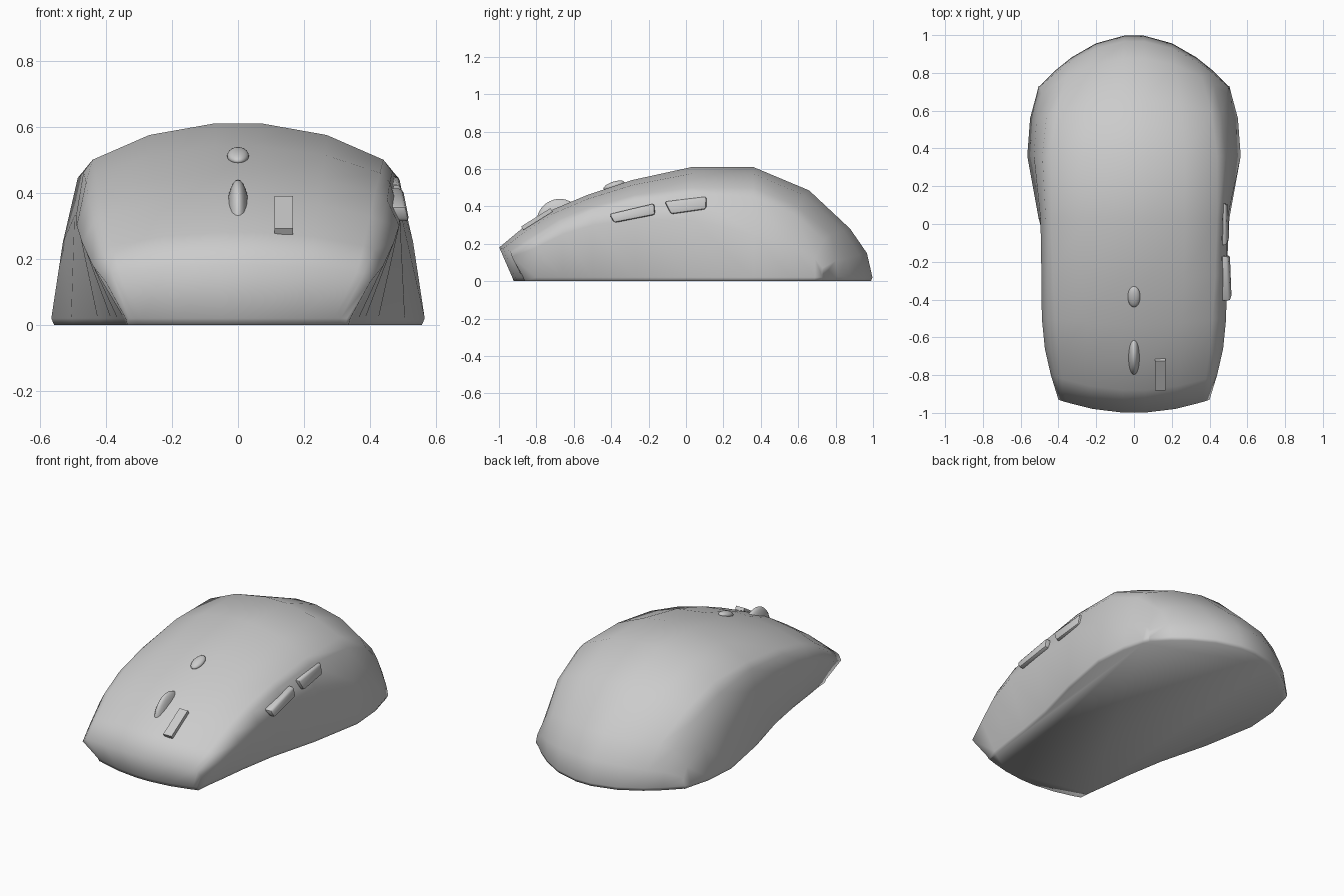
import bpy, bmesh
from math import radians
from mathutils import Vector

if "Cube" in bpy.data.objects:
    bpy.data.objects.remove(bpy.data.objects["Cube"])


def finish(name, bm, angle=None):
    bmesh.ops.recalc_face_normals(bm, faces=bm.faces)
    me = bpy.data.meshes.new(name)
    bm.to_mesh(me)
    bm.free()
    ob = bpy.data.objects.new(name, me)
    bpy.context.collection.objects.link(ob)
    bpy.ops.object.select_all(action='DESELECT')
    bpy.context.view_layer.objects.active = ob
    ob.select_set(True)
    if angle is None:
        bpy.ops.object.shade_smooth()
    else:
        bpy.ops.object.shade_smooth_by_angle(angle=radians(angle))
    return ob


# Body stations, front to back:
# y centre, y edge, z top, shoulder x, z, side x, z, base x
STATIONS = [
    (-.93, -.87, .02, .29, .02, .33, .02, .33),
    (-1.0, -.93, .18, .36, .16, .40, .13, .34),
    (-.88, -.80, .28, .38, .24, .44, .18, .345),
    (-.72, -.66, .38, .40, .33, .472, .25, .365),
    (-.53, -.50, .46, .415, .40, .488, .30, .385),
    (-.29, -.27, .54, .43, .46, .49, .33, .425),
    (.03, .03, .61, .44, .50, .495, .33, .505),
    (.36, .36, .61, .44, .50, .53, .25, .565),
    (.66, .56, .485, .41, .40, .515, .20, .55),
    (.88, .69, .28, .36, .25, .49, .12, .515),
    (.97, .73, .15, .34, .12, .495, .07, .505),
    (1.0, .73, .02, .33, .02, .50, .02, .50),
]


def section(yc, ye, zt, xs, zs, xm, zm, xb):
    """Bowed half section from the centre down to the base, then mirrored."""
    half = [(.16 * xs, zt), (.61 * xs, zt - .32 * (zt - zs)), (xs, zs),
            (xs + .5 * (xm - xs), zs + .22 * (zm - zs)), (xm, zm)]
    pts = [Vector((x, yc + (ye - yc) * (x / xm) ** 2, z)) for x, z in half]
    pts.append(Vector((xb, max(ye, -.87), .02)))
    return [Vector((-p.x, p.y, p.z)) for p in reversed(pts)] + pts


# Body shell
bm = bmesh.new()
rows = [[bm.verts.new(p) for p in section(*s)] for s in STATIONS]
for a, b in zip(rows, rows[1:]):
    for i in range(len(a) - 1):
        bm.faces.new((a[i], a[i + 1], b[i + 1], b[i]))
bmesh.ops.remove_doubles(bm, verts=bm.verts, dist=.0005)
# Small chamfer at the base, then the flat underside
rim = [e for e in bm.edges if e.is_boundary]
ext = bmesh.ops.extrude_edge_only(bm, edges=rim)['geom']
for v in (g for g in ext if isinstance(g, bmesh.types.BMVert)):
    v.co = (v.co.x * .985, v.co.y * .992, 0)
bmesh.ops.holes_fill(bm, edges=[e for e in bm.edges if e.is_boundary], sides=0)
finish("body", bm)


# Scroll wheel and the oval button behind it
def ellipsoid(name, loc, scale, tilt=0):
    bm = bmesh.new()
    bmesh.ops.create_uvsphere(bm, u_segments=24, v_segments=14, radius=1)
    bmesh.ops.scale(bm, vec=scale, verts=bm.verts)
    ob = finish(name, bm)
    ob.location = loc
    ob.rotation_euler.x = radians(tilt)


ellipsoid("scroll_wheel", (0, -.675, .312), (.037, .125, .128))
ellipsoid("oval_button", (0, -.385, .512), (.033, .058, .02), 18)

# Thin rectangular plate near the nose
bm = bmesh.new()
bmesh.ops.create_cube(bm, size=1)
bmesh.ops.scale(bm, vec=(.056, .185, .022), verts=bm.verts)
plate = finish("indicator_plate", bm, 30)
plate.location = (.139, -.797, .332)
plate.rotation_euler.x = radians(32)


# Two thumb buttons on the right side
def side_button(name, outline, x0, x1):
    bm = bmesh.new()
    zmid = sum(z for _, z in outline) / 4
    face = bm.faces.new([bm.verts.new((x0, y, z)) for y, z in outline])
    ext = bmesh.ops.extrude_face_region(bm, geom=[face])['geom']
    for v in (g for g in ext if isinstance(g, bmesh.types.BMVert)):
        v.co.x = x1
    for v in bm.verts:
        v.co.x -= (v.co.z - zmid) * .2
    bmesh.ops.bevel(bm, geom=bm.edges[:], offset=.012, segments=2,
                    profile=.5, affect='EDGES')
    finish(name, bm, 40)


side_button("side_button_front",
            [(-.41, .358), (-.17, .415), (-.165, .355), (-.385, .312)], .45, .509)
side_button("side_button_rear",
            [(-.115, .425), (.11, .452), (.108, .385), (-.08, .358)], .44, .496)
